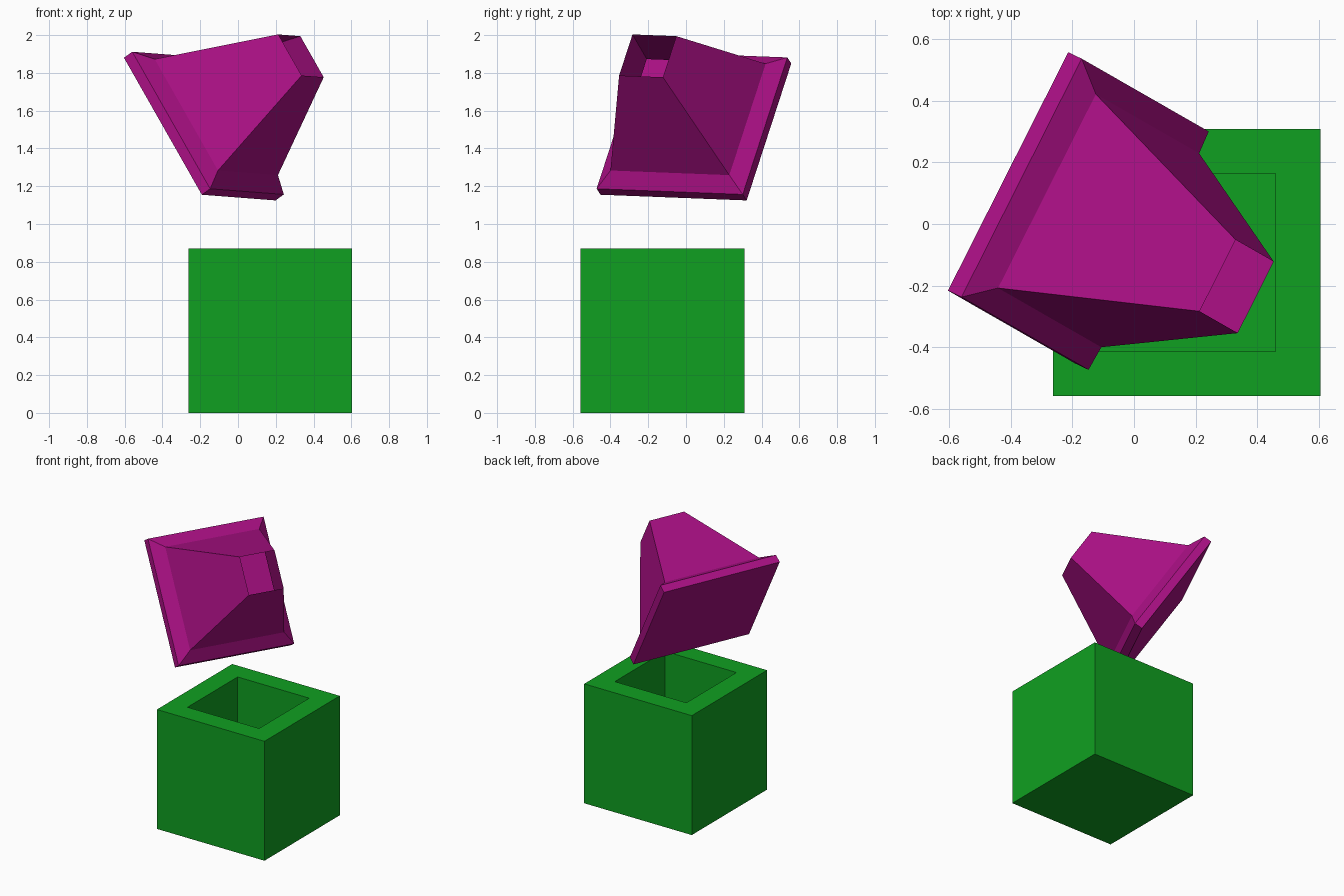
import bpy, bmesh
from mathutils import Matrix, Vector

if "Cube" in bpy.data.objects:
    bpy.data.objects.remove(bpy.data.objects["Cube"])


def material(name, rgb):
    m = bpy.data.materials.new(name)
    m.diffuse_color = (*rgb, 1.0)
    m.use_nodes = True
    m.node_tree.nodes["Principled BSDF"].inputs["Base Color"].default_value = m.diffuse_color
    return m


def square_loft(name, rings, mat, matrix, close_end):
    """Join square rings given as (side, height); cap the start, optionally the end."""
    bm = bmesh.new()
    loops = []
    for side, z in rings:
        h = side / 2
        loops.append([bm.verts.new((sx * h, sy * h, z))
                      for sx, sy in ((-1, -1), (1, -1), (1, 1), (-1, 1))])
    bm.faces.new(loops[0][::-1])
    for a, b in zip(loops, loops[1:]):
        for i in range(4):
            j = (i + 1) % 4
            bm.faces.new((a[i], a[j], b[j], b[i]))
    if close_end:
        bm.faces.new(loops[-1])
    mesh = bpy.data.meshes.new(name)
    bm.to_mesh(mesh)
    bm.free()
    mesh.materials.append(mat)
    ob = bpy.data.objects.new(name, mesh)
    bpy.context.collection.objects.link(ob)
    ob.matrix_world = matrix
    return ob


SIDE = 0.867

# Hollow box, open at the top
square_loft("hollow_box",
            [(SIDE, 0), (SIDE, 0.87), (0.577, 0.87), (0.577, 0.145)],
            material("green", (0.005, 0.35, 0.015)),
            Matrix.Translation((0.171, -0.125, 0)), True)

# Tilted funnel: square plate, sloped shoulder, long taper to an open mouth
axis = Vector((0.756, -0.360, 0.547)).normalized()
across = Vector((0.45, 0.893, -0.035))
across = (across - axis * across.dot(axis)).normalized()
up = axis.cross(across)
tilt = Matrix((across, up, axis)).transposed().to_4x4()
square_loft("funnel",
            [(SIDE, 0), (SIDE, 0.058), (0.705, 0.116), (0.26, 0.709)],
            material("magenta", (0.40, 0.005, 0.23)),
            Matrix.Translation((-0.2025, 0.0525, 1.5025)) @ tilt, False)
